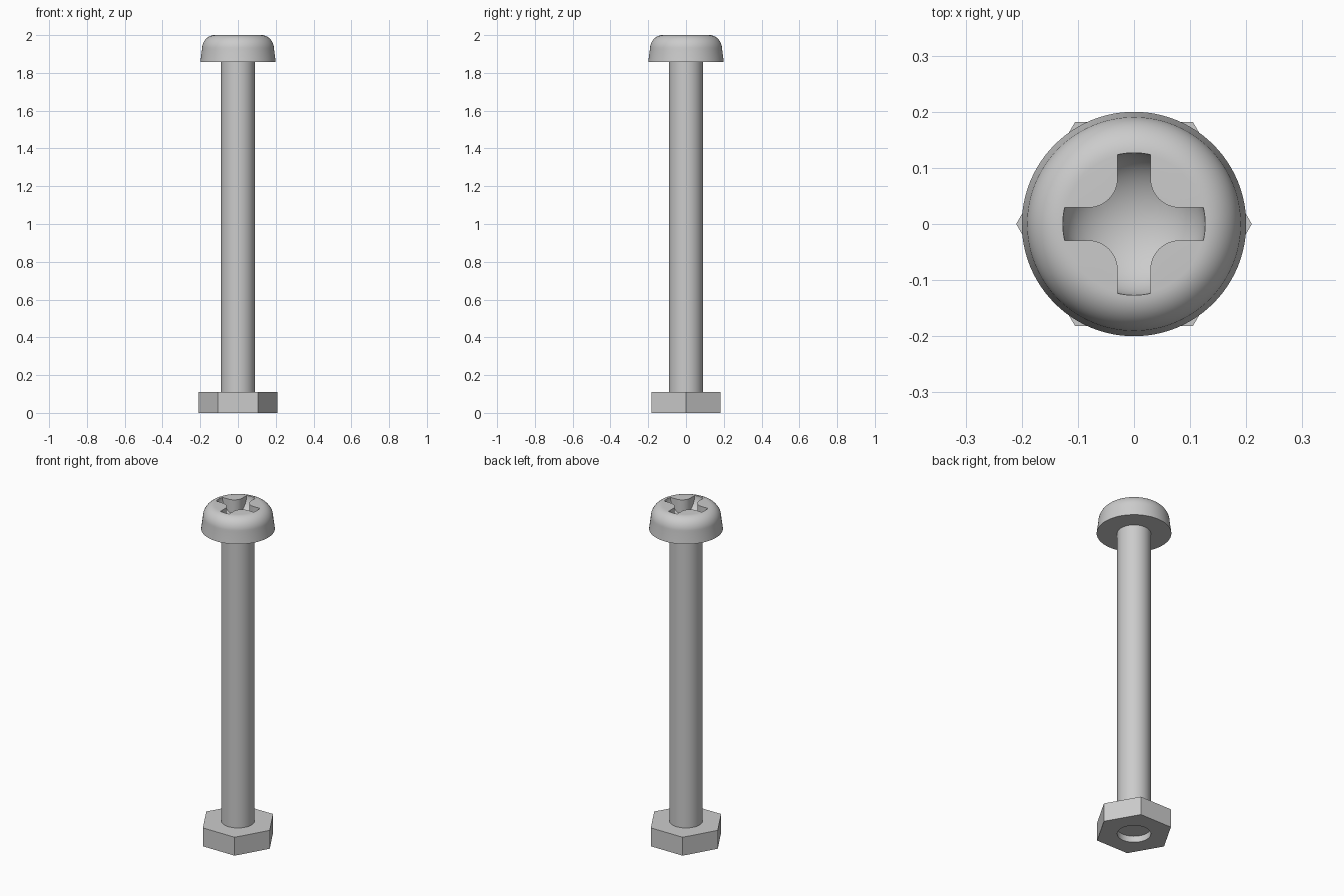
import bpy, bmesh
from math import cos, sin, pi, radians

cube = bpy.data.objects.get("Cube")
if cube:
    bpy.data.objects.remove(cube)

steel = bpy.data.materials.new("grey steel")
steel.use_nodes = True
GREY = (0.6, 0.6, 0.6, 1)
steel.diffuse_color = GREY
steel.node_tree.nodes["Principled BSDF"].inputs["Base Color"].default_value = GREY


def finish(name, bm):
    bmesh.ops.recalc_face_normals(bm, faces=bm.faces)
    mesh = bpy.data.meshes.new(name)
    bm.to_mesh(mesh)
    bm.free()
    mesh.materials.append(steel)
    ob = bpy.data.objects.new(name, mesh)
    bpy.context.collection.objects.link(ob)
    return ob


def circle(r, n):
    return [(r * cos(2 * pi * i / n), r * sin(2 * pi * i / n)) for i in range(n)]


def prism(name, outline, z0, z1):
    bm = bmesh.new()
    low = [bm.verts.new((x, y, z0)) for x, y in outline]
    high = [bm.verts.new((x, y, z1)) for x, y in outline]
    bm.faces.new(low)
    bm.faces.new(high)
    for i in range(len(low)):
        j = (i + 1) % len(low)
        bm.faces.new((low[i], low[j], high[j], high[i]))
    return finish(name, bm)


def lathe(name, profile, steps=96):
    bm = bmesh.new()
    verts = [bm.verts.new((r, 0, z)) for r, z in profile]
    edges = [bm.edges.new(pair) for pair in zip(verts, verts[1:])]
    bmesh.ops.spin(bm, geom=verts + edges, axis=(0, 0, 1), cent=(0, 0, 0),
                   angle=2 * pi, steps=steps)
    bmesh.ops.remove_doubles(bm, verts=bm.verts, dist=1e-5)
    return finish(name, bm)


def combine(ob, cutter, operation):
    """Apply a boolean to the mesh and discard the cutter."""
    mod = ob.modifiers.new("cut", "BOOLEAN")
    mod.object, mod.operation, mod.solver = cutter, operation, "EXACT"
    graph = bpy.context.evaluated_depsgraph_get()
    mesh = bpy.data.meshes.new_from_object(ob.evaluated_get(graph))
    ob.modifiers.clear()
    ob.data = mesh
    bpy.data.objects.remove(cutter)


def smooth(ob):
    bpy.ops.object.select_all(action="DESELECT")
    ob.select_set(True)
    bpy.context.view_layer.objects.active = ob
    bpy.ops.object.shade_smooth_by_angle(angle=radians(30))


# Shaft
HEAD_Z, NUT_Z, SHAFT_R = 1.857, 0.11, 0.09
shaft = prism("shaft", circle(SHAFT_R, 64), NUT_Z, HEAD_Z)

# Pan head: slightly tapered side, rounded shoulder, flat top
shoulder = [(0.125 + 0.066 * cos(a), 1.925 + 0.075 * sin(a))
            for a in (pi / 2 * i / 12 for i in range(13))]
head = lathe("head", [(0, HEAD_Z), (0.2, HEAD_Z)] + shoulder + [(0, 2)])

# Cross recess: filleted cross limited by a round bowl
HALF, FILLET, REACH = 0.029, 0.053, 0.16
corner = HALF + FILLET
quarter = [(REACH, HALF)]
quarter += [(corner - FILLET * sin(a), corner - FILLET * cos(a))
            for a in (pi / 2 * i / 12 for i in range(13))]
quarter += [(HALF, REACH)]
cross = []
for turn in range(4):
    c, s = round(cos(turn * pi / 2)), round(sin(turn * pi / 2))
    cross += [(c * x - s * y, s * x + c * y) for x, y in quarter]
recess = prism("recess_cutter", cross, 1.8, 2.2)
bowl = lathe("bowl_cutter", [(0.127 * sin(a), 2 - 0.1 * cos(a))
                             for a in (pi * i / 32 for i in range(33))])
combine(recess, bowl, "INTERSECT")
combine(head, recess, "DIFFERENCE")

# Hexagonal nut with a shallow open hole under the shaft end
nut = prism("nut", circle(0.21, 6), 0, NUT_Z)
hole = prism("hole_cutter", circle(SHAFT_R, 64), -0.1, 0.037)
combine(nut, hole, "DIFFERENCE")

for part in (shaft, head, nut):
    smooth(part)
